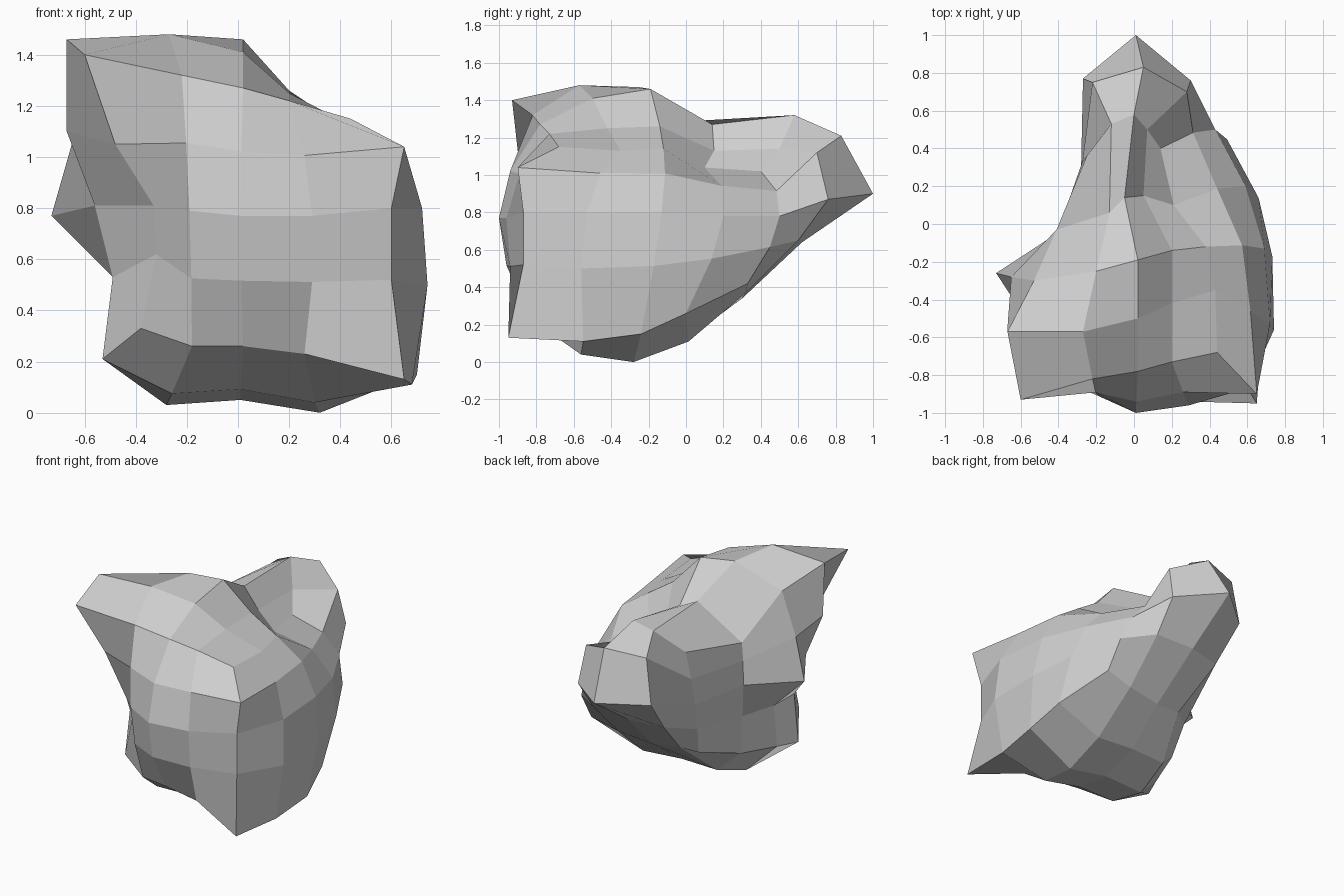
import bpy
import bmesh
from mathutils import Vector

default_cube = bpy.data.objects.get("Cube")
if default_cube is not None:
    bpy.data.objects.remove(default_cube, do_unlink=True)

# One plain stone colour
stone = bpy.data.materials.new("stone_grey")
stone.use_nodes = True
stone_colour = (0.62, 0.62, 0.62, 1)
stone.diffuse_color = stone_colour
stone.node_tree.nodes["Principled BSDF"].inputs["Base Color"].default_value = stone_colour


def profile(*points):
    """Return five points; three given points are bent into a smooth arc."""
    points = [Vector(point) for point in points]
    if len(points) == 5:
        return points
    start, middle, end = points
    upper = (start * 3 + middle * 6 - end) / 8
    lower = (end * 3 + middle * 6 - start) / 8
    return [start, upper, middle, lower, end]


# Upright profiles, each running from the top rim down to the bottom rim
front_profiles = [
    profile((-.6, -.93, 1.4), (-.48, -.78, 1.05), (-.33, -.72, .81),
            (-.32, -.7, .62), (-.38, -.7, .33)),
    profile((-.22, -.82, 1.32), (-.19, -.91, .79), (-.18, -.79, .26)),
    profile((.02, -.78, 1.27), (.01, -1, .77), (.02, -.82, .26)),
    profile((.2, -.73, 1.22), (.29, -.96, .77), (.26, -.83, .23)),
]
left_profiles = [
    profile((.44, -.68, 1.15), (.65, -.9, 1.04), (.6, -.87, .8),
            (.6, -.87, .52), (.65, -.95, .13)),
    profile((.43, -.35, 1.13), (.72, -.53, .8), (.68, -.55, .11)),
    profile((.38, -.12, 1.14), (.69, -.13, .8), (.7, -.24, .15)),
    profile((.21, .1, 1.04), (.59, .2, .78), (.65, 0, .26)),
]
back_profiles = [
    profile((.14, .4, 1.02), (.43, .5, .78), (.5, .33, .42)),
    profile((.07, .5, 1.14), (.28, .7, 1.12), (.3, .76, .87),
            (.3, .6, .65), (.3, .32, .37)),
    profile((0, .58, 1.32), (.05, .83, 1.21), (.01, 1, .9),
            (.01, .62, .64), (.05, .3, .34)),
    profile((-.12, .53, 1.26), (-.22, .75, 1.18), (-.27, .77, .87),
            (-.23, .57, .63), (-.15, .28, .36)),
]
right_profiles = [
    profile((-.25, .36, 1.08), (-.28, .3, .7), (-.25, .22, .33)),
    profile((-.41, -.03, 1.04), (-.4, -.06, .73), (-.38, -.06, .25)),
    profile((-.53, -.3, 1.33), (-.65, -.28, 1.05), (-.73, -.26, .77),
            (-.46, -.31, .51), (-.47, -.33, .22)),
    profile((-.67, -.57, 1.46), (-.67, -.55, 1.1), (-.56, -.52, .81),
            (-.49, -.49, .53), (-.53, -.48, .21)),
]
columns = front_profiles + left_profiles + back_profiles + right_profiles
count = len(columns)

# Ribs over the crown, front to back, between the rims
crown_ribs = [
    [(-.27, -.57, 1.48), (-.2, -.25, 1.47), (-.13, .06, 1.29)],
    [(.02, -.5, 1.41), (.02, -.19, 1.46), (-.05, .14, 1.27)],
    [(.2, -.42, 1.25), (.2, -.14, 1.26), (.05, .15, 1.13)],
]
# Lowest point of each rib under the belly
belly_points = [(-.28, -.26, .03), (.01, -.27, .05), (.32, -.28, 0)]

bm = bmesh.new()
rings = [[bm.verts.new(column[level]) for column in columns] for level in range(5)]


def skin(rows, closed):
    """Stretch four-sided facets between neighbouring rows of vertices."""
    for row, following in zip(rows, rows[1:]):
        for i in range(len(row) if closed else len(row) - 1):
            j = (i + 1) % len(row)
            bm.faces.new((row[i], row[j], following[j], following[i]))


def cap(ring, ribs):
    """Close a rim with ribs that join its front edge to its back edge."""
    right_edge = [ring[-step % count] for step in range(5)]
    left_edge = ring[4:9]
    rows = [right_edge]
    for i, rib in enumerate(ribs, start=1):
        inner = [bm.verts.new(point) for point in rib]
        rows.append([ring[i]] + inner + [ring[12 - i]])
    rows.append(left_edge)
    skin(rows, closed=False)


# Flanks, crown and belly
skin(rings, closed=True)
cap(rings[0], crown_ribs)
belly_ribs = [
    profile(rings[4][i].co, low, rings[4][12 - i].co)[1:4]
    for i, low in enumerate(belly_points, start=1)
]
cap(rings[4], belly_ribs)
bmesh.ops.recalc_face_normals(bm, faces=bm.faces[:])

mesh = bpy.data.meshes.new("boulder")
bm.to_mesh(mesh)
bm.free()
mesh.materials.append(stone)
boulder = bpy.data.objects.new("boulder", mesh)
bpy.context.collection.objects.link(boulder)
